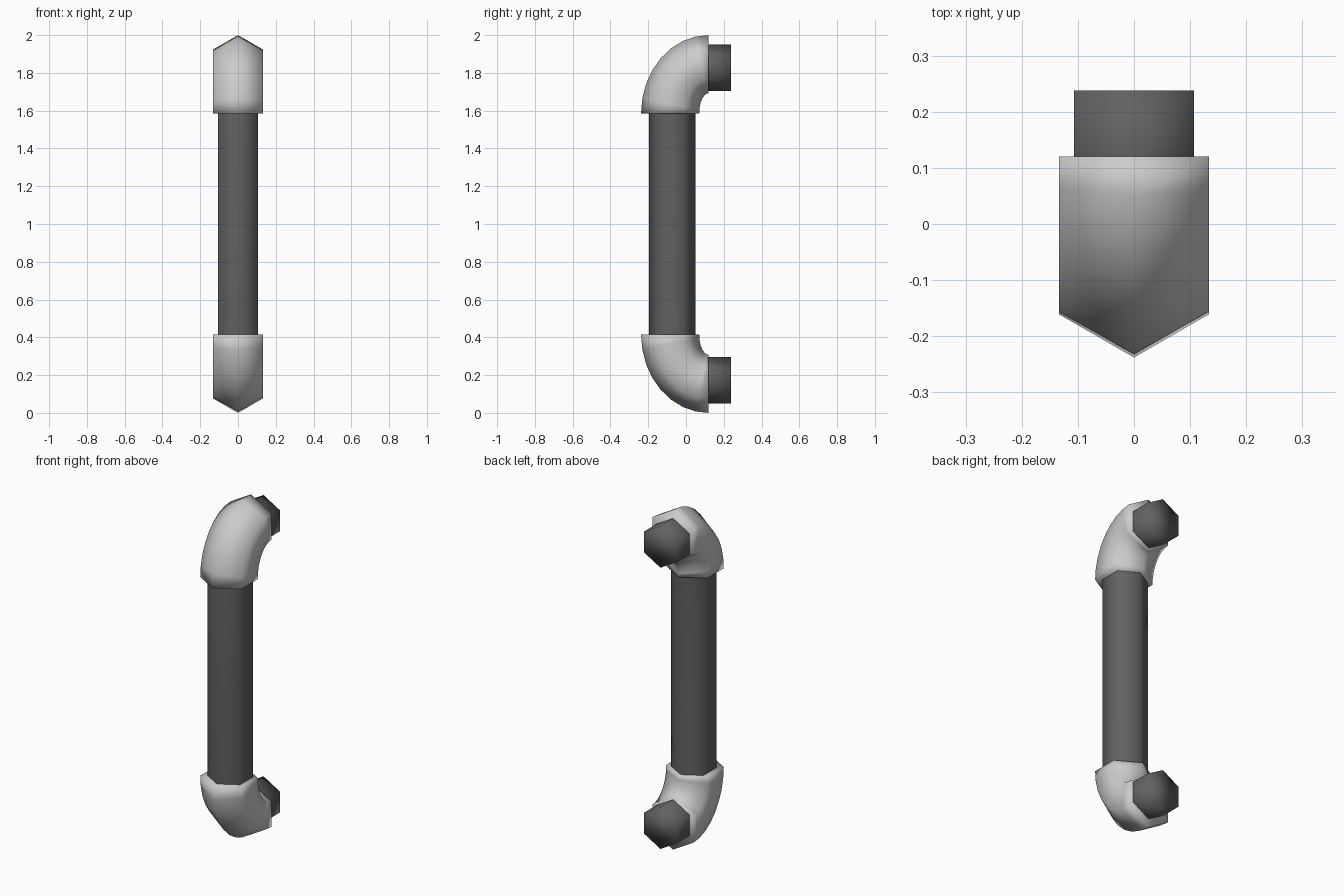
import bpy, bmesh
from math import sin, cos, pi, radians

if "Cube" in bpy.data.objects:
    bpy.data.objects.remove(bpy.data.objects["Cube"])

Y_END, Z_BEND = 0.12, 1.585   # centre of the upper bend
SIDES, STEPS = 6, 8


def hexagon(radius, place):
    """Six-sided ring; place(offset) gives (y, z) for an outward offset."""
    ring = []
    for k in range(SIDES):
        a = radians(60 * k)
        y, z = place(radius * cos(a))
        ring.append((radius * sin(a), y, z))
    return ring


def bend(radius, a, b):
    """Rings around the quarter bend, from the vertical to the horizontal end."""
    rings = []
    for i in range(STEPS + 1):
        t = pi / 2 * i / STEPS
        rings.append(hexagon(radius, lambda o: (Y_END - (a + o) * cos(t),
                                                Z_BEND + (b + o) * sin(t))))
    return rings


def flip(rings):
    return [[(x, y, 2 - z) for x, y, z in r] for r in rings]


def skin(name, rings, material=None):
    """Join rings into a capped, smooth-shaded tube."""
    bm = bmesh.new()
    loops = [[bm.verts.new(p) for p in r] for r in rings]
    for r, s in zip(loops, loops[1:]):
        for k in range(SIDES):
            n = (k + 1) % SIDES
            bm.faces.new((r[k], r[n], s[n], s[k]))
    bm.faces.new(loops[0])
    bm.faces.new(loops[-1])
    bmesh.ops.recalc_face_normals(bm, faces=bm.faces)
    for f in bm.faces:
        f.smooth = True
    me = bpy.data.meshes.new(name)
    bm.to_mesh(me)
    bm.free()
    if material:
        me.materials.append(material)
    ob = bpy.data.objects.new(name, me)
    bpy.context.collection.objects.link(ob)
    return ob


dark = bpy.data.materials.new("dark_metal")
dark.diffuse_color = (0.12, 0.12, 0.12, 1)
dark.use_nodes = True
dark.node_tree.nodes["Principled BSDF"].inputs["Base Color"].default_value = dark.diffuse_color

# Continuous inner pipe: wall stub, bend, upright, bend, wall stub
half = bend(0.123, 0.192, 0.243)
half.append([(x, 0.238, z) for x, y, z in half[-1]])
skin("pipe", flip(half)[::-1] + half, dark)

# Larger elbow sleeves at both ends
elbow = bend(0.154, 0.204, 0.261)
skin("upper_elbow", elbow)
skin("lower_elbow", flip(elbow))
